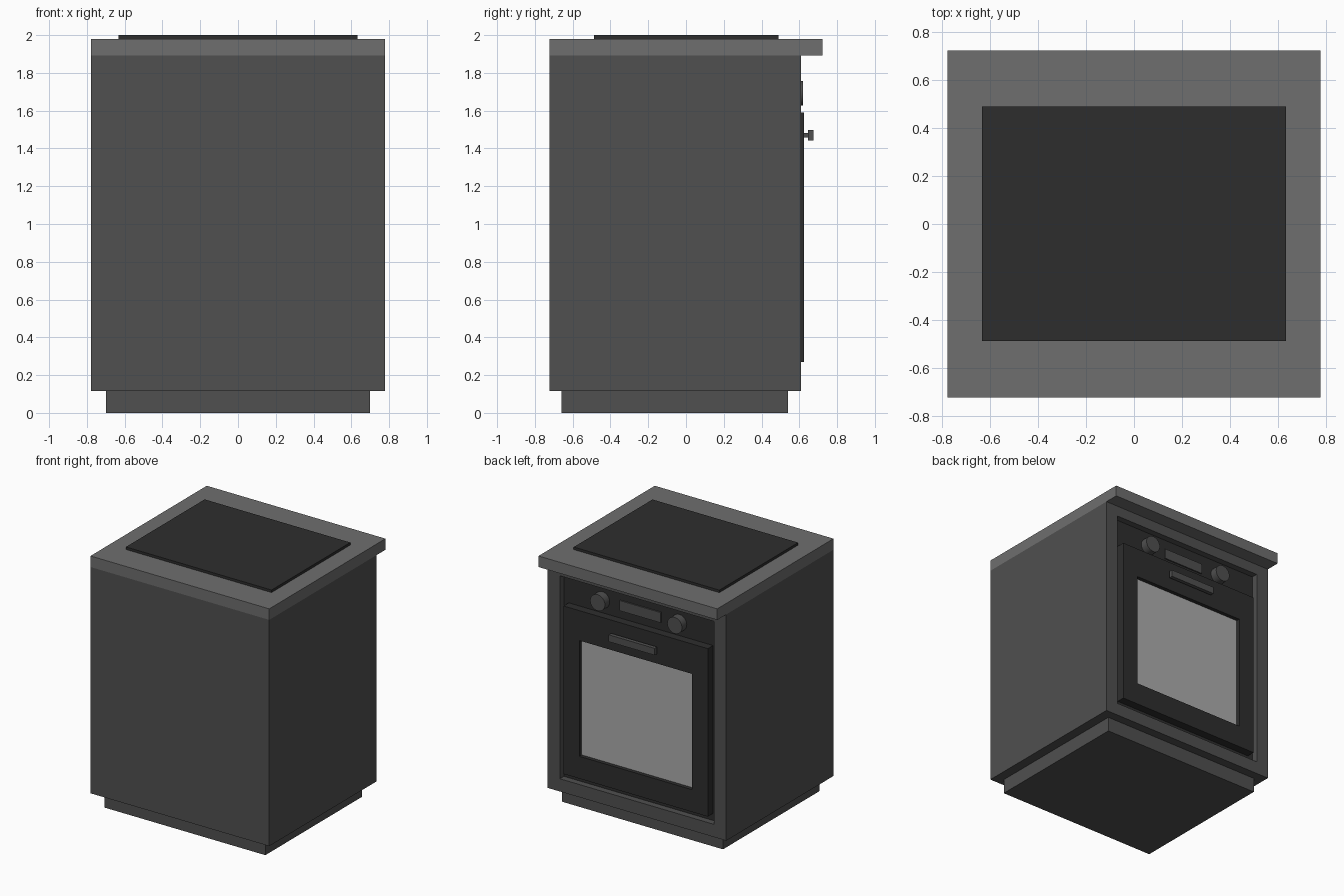
import bpy, bmesh, math
from mathutils import Vector

cube = bpy.data.objects.get("Cube")
if cube:
    bpy.data.objects.remove(cube, do_unlink=True)


def material(name, value):
    m = bpy.data.materials.new(name)
    m.use_nodes = True
    colour = (value, value, value, 1)
    m.diffuse_color = colour
    m.node_tree.nodes["Principled BSDF"].inputs["Base Color"].default_value = colour
    return m


charcoal = material("charcoal cabinet", 0.079)
grey = material("grey worktop", 0.158)
black = material("black enamel", 0.027)
glass = material("pale glass", 0.41)


def finish(bm, name, mats):
    bmesh.ops.recalc_face_normals(bm, faces=bm.faces)
    mesh = bpy.data.meshes.new(name)
    bm.to_mesh(mesh)
    bm.free()
    for m in mats:
        mesh.materials.append(m)
    obj = bpy.data.objects.new(name, mesh)
    bpy.context.collection.objects.link(obj)
    return obj


def box(name, x, y, z, mat, recess=None, floor_mat=None):
    """Box from (min, max) ranges; recess = (half width, z min, z max, floor y) on the +y face."""
    bm = bmesh.new()
    bmesh.ops.create_cube(bm, size=1)
    for v in bm.verts:
        v.co = Vector([r[int(c > 0)] for r, c in zip((x, y, z), v.co)])
    if recess:
        half, low, high, floor = recess
        bm.faces.ensure_lookup_table()
        face = max(bm.faces, key=lambda f: f.calc_center_median().y)
        mid = face.calc_center_median()
        bmesh.ops.inset_individual(bm, faces=[face], thickness=0.02)
        for v in face.verts:
            v.co.x = half if v.co.x > mid.x else -half
            v.co.z = high if v.co.z > mid.z else low
        face = bmesh.ops.extrude_discrete_faces(bm, faces=[face])["faces"][0]
        for v in face.verts:
            v.co.y = floor
        face.material_index = 1
    return finish(bm, name, [mat] + ([floor_mat] if floor_mat else []))


def knob(name, x, z, radius, y0, y1, mat):
    bm = bmesh.new()
    bmesh.ops.create_cone(bm, cap_ends=True, segments=32, radius1=radius,
                          radius2=radius, depth=y1 - y0)
    for v in bm.verts:
        v.co = Vector((x + v.co.x, (y0 + y1) / 2 + v.co.z, z + v.co.y))
    obj = finish(bm, name, [mat])
    bpy.ops.object.select_all(action="DESELECT")
    obj.select_set(True)
    bpy.context.view_layer.objects.active = obj
    bpy.ops.object.shade_smooth_by_angle(angle=math.radians(30))


# Cabinet with the oven opening; the opening's back is the control panel
box("plinth", (-0.70, 0.70), (-0.66, 0.54), (0, 0.115), charcoal)
box("cabinet", (-0.777, 0.777), (-0.722, 0.61), (0.115, 1.893), charcoal,
    (0.67, 0.215, 1.81, 0.56), black)

# Worktop and hob
box("worktop", (-0.777, 0.777), (-0.722, 0.722), (1.893, 1.98), grey)
box("hob", (-0.633, 0.633), (-0.488, 0.49), (1.98, 2.0), black)

# Oven door with recessed window
box("oven_door", (-0.627, 0.627), (0.56, 0.625), (0.27, 1.59), black,
    (0.49, 0.445, 1.355, 0.595), glass)

# Handle and its posts
box("door_handle", (-0.2, 0.2), (0.645, 0.675), (1.443, 1.497), charcoal)
for side, s in (("left", 1), ("right", -1)):
    box(side + "_handle_post", (s * 0.165 - 0.015, s * 0.165 + 0.015),
        (0.625, 0.645), (1.457, 1.483), charcoal)
    knob(side + "_knob", s * 0.335, 1.692, 0.064, 0.56, 0.62, charcoal)

# Display between the knobs
box("display", (-0.177, 0.177), (0.56, 0.57), (1.652, 1.732), charcoal)
